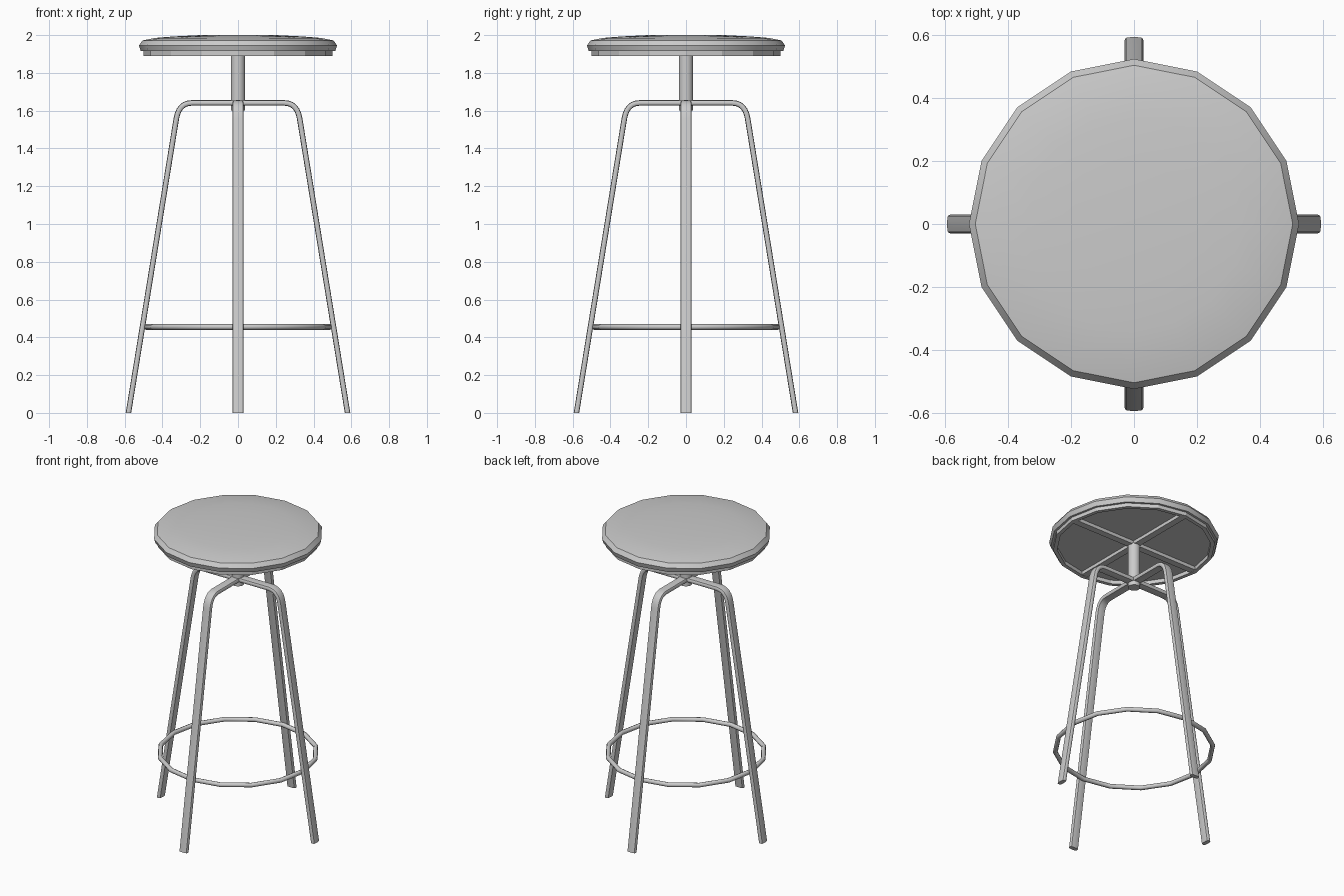
import bpy, bmesh
from math import sin, cos, pi, radians
from mathutils import Vector

cube = bpy.data.objects.get("Cube")
if cube:
    bpy.data.objects.remove(cube)

grey = bpy.data.materials.new("light grey")
grey.use_nodes = True
colour = (0.6, 0.6, 0.6, 1)
grey.diffuse_color = colour
grey.node_tree.nodes["Principled BSDF"].inputs["Base Color"].default_value = colour


def finish(bm, name, angle=None):
    """Turn a bmesh into a named object, smooth below the given angle."""
    bmesh.ops.remove_doubles(bm, verts=bm.verts, dist=0.0001)
    bmesh.ops.recalc_face_normals(bm, faces=bm.faces)
    mesh = bpy.data.meshes.new(name)
    bm.to_mesh(mesh)
    bm.free()
    mesh.materials.append(grey)
    obj = bpy.data.objects.new(name, mesh)
    bpy.context.collection.objects.link(obj)
    if angle:
        bpy.ops.object.select_all(action="DESELECT")
        obj.select_set(True)
        bpy.context.view_layer.objects.active = obj
        bpy.ops.object.shade_smooth_by_angle(angle=radians(angle))
    return obj


def lathe(name, profile, sides=16, angle=None):
    """Revolve (radius, z) points around the z axis."""
    bm = bmesh.new()
    verts = [bm.verts.new((r, 0, z)) for r, z in profile]
    edges = [bm.edges.new(pair) for pair in zip(verts, verts[1:])]
    bmesh.ops.spin(bm, geom=verts + edges, cent=(0, 0, 0), axis=(0, 0, 1),
                   angle=2 * pi, steps=sides)
    return finish(bm, name, angle)


def box(name, size, centre):
    bm = bmesh.new()
    bmesh.ops.create_cube(bm, size=1)
    bmesh.ops.scale(bm, vec=size, verts=bm.verts)
    bmesh.ops.translate(bm, vec=centre, verts=bm.verts)
    return finish(bm, name)


# Padded seat with a domed top
lathe("seat", [(0, 1.915), (0.515, 1.915), (0.525, 1.945), (0.505, 1.972),
               (0.44, 1.985), (0.34, 1.993), (0.2, 2), (0, 2)], angle=40)

# Frame under the seat: open rim and crossed bars
lathe("seat_rim", [(0.5, 1.92), (0.5, 1.89), (0.475, 1.89), (0.475, 1.92), (0.5, 1.92)])
box("seat_bar_across", (0.96, 0.045, 0.024), (0, 0, 1.904))
box("seat_bar_deep", (0.045, 0.96, 0.023), (0, 0, 1.9045))

# Centre post
lathe("post", [(0, 1.6), (0.038, 1.6), (0.038, 1.9), (0, 1.9)], angle=50)

# Leg path: flat arm, rounded bend, splayed leg
foot = Vector((0.58, 0, 0))
start, corner = Vector((0.245, 0, 1.641)), Vector((0.313, 0, 1.641))
end = corner + (foot - corner).normalized() * 0.085
bend = [start.lerp(corner, t).lerp(corner.lerp(end, t), t)
        for t in (i / 6 for i in range(7))]
path = [Vector((0, 0, 1.641))] + bend + [foot]


def leg(name, turn):
    """Sweep a flattened oval tube along the path."""
    bm = bmesh.new()
    rings = []
    for i, p in enumerate(path):
        along = (path[min(i + 1, len(path) - 1)] - path[max(i - 1, 0)]).normalized()
        out = Vector((-along.z, 0, along.x))
        if p is foot:
            out = Vector((1, 0, 0))
        ring = []
        for k in range(12):
            a = 2 * pi * (k + 0.5) / 12
            # rounded-rectangle section
            w = max(-1, min(1, 1.2 * cos(a))) * 0.03
            t = max(-1, min(1, 1.2 * sin(a))) * 0.0145
            ring.append(bm.verts.new(p + out * t + Vector((0, w, 0))))
        rings.append(ring)
    for a, b in zip(rings, rings[1:]):
        for k in range(12):
            n = (k + 1) % 12
            bm.faces.new((a[k], a[n], b[n], b[k]))
    bm.faces.new(rings[0])
    bm.faces.new(rings[-1])
    obj = finish(bm, name, 50)
    obj.rotation_euler.z = turn


for i, side in enumerate(("left", "back", "right", "front")):
    leg(side + "_leg", i * pi / 2)

# Foot ring
section = [(0.487 + 0.015 * cos(k * pi / 4), 0.455 + 0.015 * sin(k * pi / 4))
           for k in range(9)]
lathe("foot_ring", section, angle=50)
